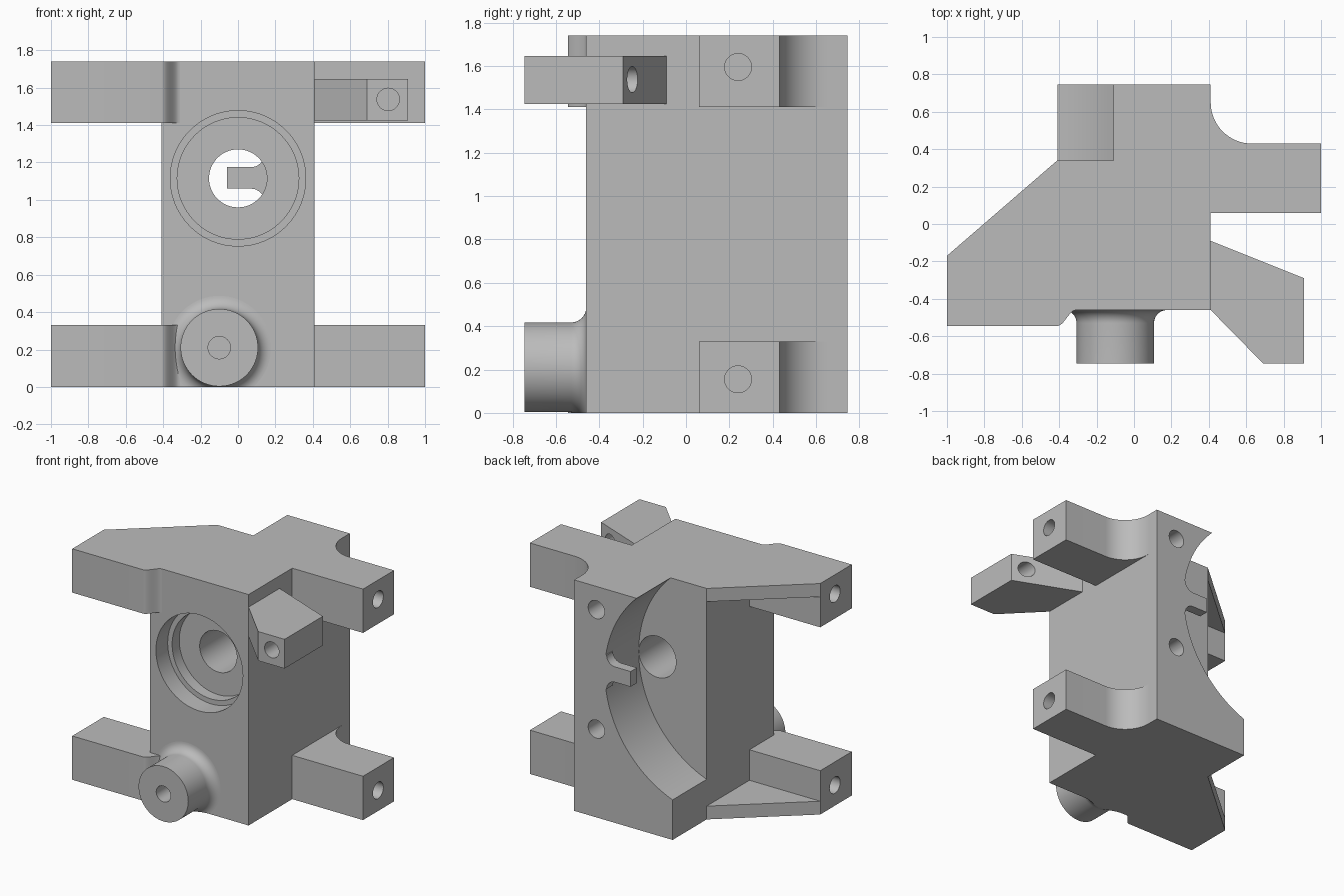
import bpy
import bmesh
from math import cos, sin, pi, radians
from mathutils import Matrix, Vector

old = bpy.data.objects.get("Cube")
if old:
    bpy.data.objects.remove(old, do_unlink=True)

# Single flat colour
grey = bpy.data.materials.new("machined_grey")
grey.use_nodes = True
colour = (0.5, 0.5, 0.5, 1)
grey.diffuse_color = colour
grey.node_tree.nodes["Principled BSDF"].inputs["Base Color"].default_value = colour

TOP = 1.74
ARM = 0.33          # arm height
SIDE = 0.41         # half width of the body
FRONT, BACK = -0.46, 0.745
BORE_Z = 1.115


def make(name, bm):
    bmesh.ops.recalc_face_normals(bm, faces=bm.faces)
    mesh = bpy.data.meshes.new(name)
    bm.to_mesh(mesh)
    bm.free()
    mesh.materials.append(grey)
    obj = bpy.data.objects.new(name, mesh)
    bpy.context.scene.collection.objects.link(obj)
    return obj


def prism(name, outline, axis, lo, hi):
    """Extrude a 2D outline along an axis from lo to hi."""
    place = {"x": lambda u, v, w: (w, u, v),
             "y": lambda u, v, w: (u, w, v),
             "z": lambda u, v, w: (u, v, w)}[axis]
    bm = bmesh.new()
    face = bm.faces.new([bm.verts.new(place(u, v, lo)) for u, v in outline])
    out = bmesh.ops.extrude_face_region(bm, geom=[face])
    moved = [g for g in out["geom"] if isinstance(g, bmesh.types.BMVert)]
    bmesh.ops.translate(bm, verts=moved, vec=place(0, 0, hi - lo))
    return make(name, bm)


def arc(cu, cv, r, start, end, n=12):
    angles = [radians(start + (end - start) * i / n) for i in range(n + 1)]
    return [(cu + r * cos(a), cv + r * sin(a)) for a in angles]


def rect(u0, v0, u1, v1):
    return [(u0, v0), (u1, v0), (u1, v1), (u0, v1)]


def rod(axis, u, v, r, lo, hi, n=64):
    return prism("cutter", arc(u, v, r, 0, 360, n)[:-1], axis, lo, hi)


def cut(obj, cutter):
    """Subtract the cutter and remove it."""
    mod = obj.modifiers.new("cut", "BOOLEAN")
    mod.operation, mod.solver, mod.object = "DIFFERENCE", "EXACT", cutter
    bpy.context.view_layer.update()
    graph = bpy.context.evaluated_depsgraph_get()
    mesh = bpy.data.meshes.new_from_object(obj.evaluated_get(graph))
    obj.modifiers.clear()
    obj.data = mesh
    bpy.data.objects.remove(cutter, do_unlink=True)


parts = []

# Main body with stepped front bore and shaft hole
body = prism("body", rect(-SIDE, FRONT, SIDE, BACK), "z", 0, TOP)
cut(body, rod("y", 0, BORE_Z, 0.362, -0.6, -0.32, 96))
cut(body, rod("y", 0, BORE_Z, 0.325, -0.5, -0.235, 96))

# Round pocket in the back corner, leaving a small filleted tab
pocket = rod("y", -0.711, BORE_Z, 0.867, 0.34, 0.9, 160)
upper = arc(0.07, 1.245, 0.07, -90, 0, 8)
lower = arc(0.07, 0.99, 0.07, 0, 90, 8)
tab = [(-0.06, 1.06), (-0.06, 1.175)] + upper + [(0.3, 1.245), (0.3, 0.99)] + lower
cut(pocket, prism("cutter", tab, "y", 0.67, BACK + 0.001))
cut(body, pocket)
cut(body, rod("y", 0, BORE_Z, 0.155, -0.4, 0.345))

# Two blind mounting holes in the back face
for z in (BORE_Z - 0.45, BORE_Z + 0.45):
    cut(body, rod("y", 0.226, z, 0.068, 0.45, 0.9, 40))
parts.append(body)

# Upper and lower side arms
right_outline = ([(SIDE, 0.06), (1, 0.06), (1, 0.43)]
                 + arc(0.63, 0.65, 0.22, 270, 180, 16))
blend = [(-SIDE + 0.1 * t / 12, FRONT - 0.0425 * (1 + cos(pi * t / 12)))
         for t in range(13)]
left_outline = ([(-1, -0.545)] + blend
                + [(-SIDE, FRONT), (-SIDE, -0.17), (-1, -0.17)])
web_outline = [(-1, -0.17), (-SIDE, -0.17), (-SIDE, 0.34)]
for level, z, hole_z, web_z in (("lower", 0, 0.155, 0),
                                ("upper", TOP - ARM, 1.595, TOP - 0.1)):
    left_arm = prism(level + "_left_arm", right_outline, "z", z, z + ARM)
    cut(left_arm, rod("x", 0.24, hole_z, 0.062, 0.65, 1.2, 40))
    right_arm = prism(level + "_right_arm", left_outline, "z", z, z + ARM)
    cut(right_arm, rod("x", -0.345, hole_z, 0.062, -1.2, -0.65, 40))
    web = prism(level + "_web", web_outline, "z", web_z, web_z + 0.1)
    parts += [left_arm, right_arm, web]

# Angled bracket with a through hole
bracket = prism("angled_bracket",
                [(SIDE, -0.09), (SIDE, FRONT), (0.69, -0.745),
                 (0.91, -0.745), (0.91, -0.29)], "z", 1.425, 1.645)
cut(bracket, rod("y", 0.803, 1.537, 0.06, -0.9, 0, 40))
parts.append(bracket)

# Front boss: turned profile with blind hole and root fillet, trimmed at the base
profile = ([(0, -0.5), (0.06, -0.5), (0.06, -0.745), (0.207, -0.745)]
           + arc(0.277, -0.53, 0.07, 180, 90, 10) + [(0, FRONT)])
bm = bmesh.new()
ring = [bm.verts.new((r, y, 0)) for r, y in profile]
edges = [bm.edges.new(pair) for pair in zip(ring, ring[1:])]
bmesh.ops.spin(bm, geom=ring + edges, cent=(0, 0, 0), axis=(0, 1, 0),
               angle=2 * pi, steps=72, use_duplicate=False)
bmesh.ops.remove_doubles(bm, verts=bm.verts, dist=0.0001)
bmesh.ops.transform(bm, matrix=Matrix.Translation(Vector((-0.1, 0, 0.21))),
                    verts=bm.verts)
bmesh.ops.bisect_plane(bm, geom=bm.verts[:] + bm.edges[:] + bm.faces[:],
                       plane_co=(0, 0, 0), plane_no=(0, 0, -1), clear_outer=True)
bmesh.ops.holes_fill(bm, edges=[e for e in bm.edges if e.is_boundary])
parts.append(make("front_boss", bm))

# Smooth curved walls, keep edges sharp
bpy.ops.object.select_all(action="DESELECT")
for obj in parts:
    obj.select_set(True)
bpy.context.view_layer.objects.active = body
bpy.ops.object.shade_smooth_by_angle(angle=radians(30))
